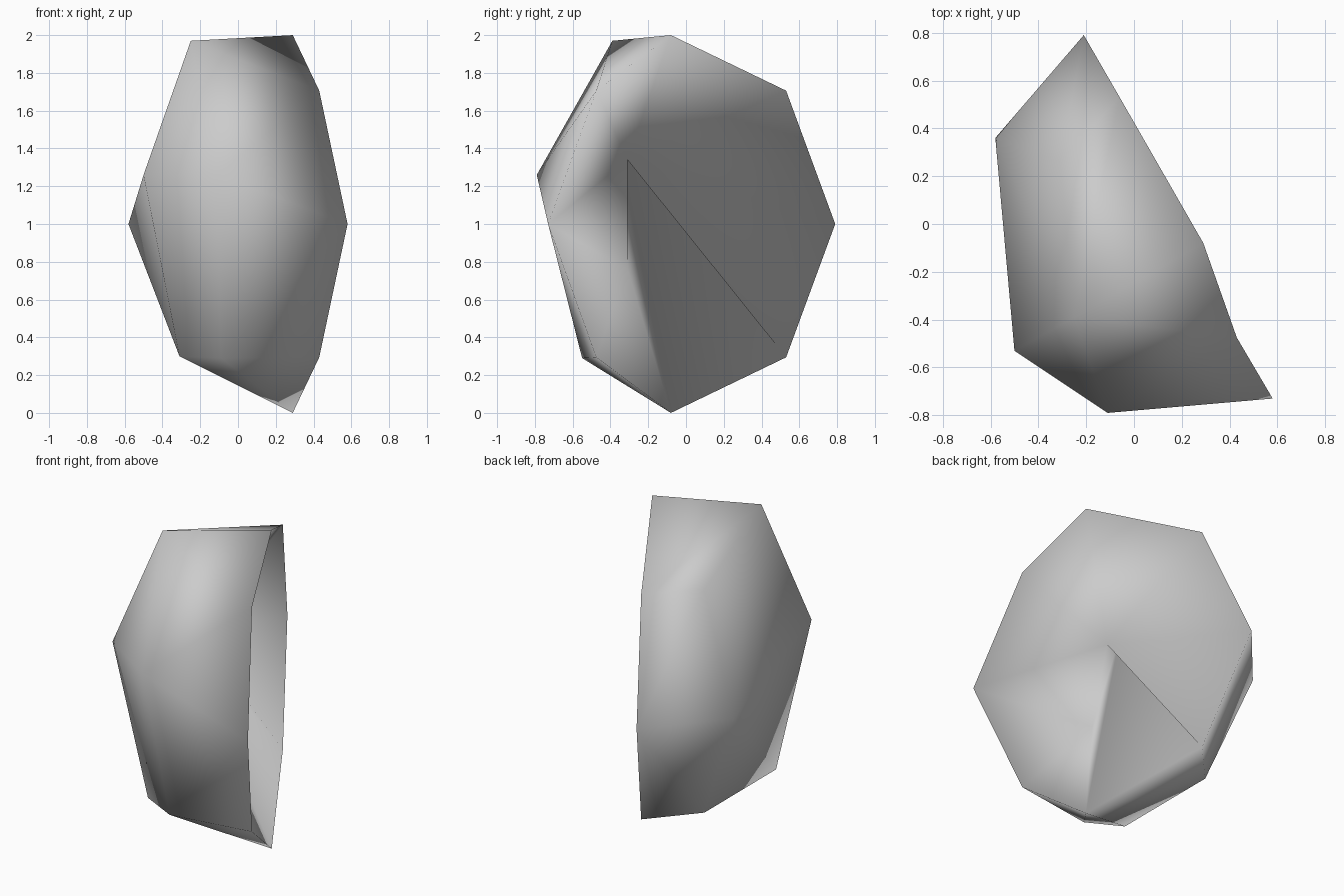
import bpy, bmesh

if "Cube" in bpy.data.objects:
    bpy.data.objects.remove(bpy.data.objects["Cube"])

# Material
grey = bpy.data.materials.new("stone_grey")
grey.diffuse_color = (0.6, 0.6, 0.6, 1)
grey.use_nodes = True
grey.node_tree.nodes["Principled BSDF"].inputs["Base Color"].default_value = grey.diffuse_color

# Eight-sided rim of the hollow side, in order around the opening
RIM = [
    (0.29, -0.08, 2.0), (0.43, -0.475, 1.706), (0.58, -0.73, 1.0),
    (0.43, -0.475, 0.294), (0.29, -0.08, 0.0), (-0.06, 0.53, 0.294),
    (-0.21, 0.79, 1.0), (-0.06, 0.53, 1.706),
]

# Corners of the bulging side
BULGE = [
    (-0.58, 0.36, 1.0), (-0.50, -0.53, 1.26), (-0.11, -0.79, 1.26),
    (-0.25, -0.39, 1.97), (-0.31, 0.26, 1.70),
    (-0.31, 0.26, 0.30), (-0.31, -0.45, 0.30), (-0.09, -0.55, 0.29),
]

bm = bmesh.new()
rim = [bm.verts.new(p) for p in RIM]
for p in BULGE:
    bm.verts.new(p)
bmesh.ops.convex_hull(bm, input=bm.verts[:])

# Open the flat side
rim_set = set(rim)
flat = [f for f in bm.faces if all(v in rim_set for v in f.verts)]
bmesh.ops.delete(bm, geom=flat, context='FACES_ONLY')
inner = [e for e in bm.edges if not e.link_faces]
bmesh.ops.delete(bm, geom=inner, context='EDGES')

# Hollow: deepest point, lower lip and the pit tucked behind them
top, c_up, front, c_low, base, b_low, back, b_up = rim
deep = bm.verts.new((-0.06, -0.31, 1.34))
lip = bm.verts.new((0.05, -0.31, 0.76))
pit = bm.verts.new((-0.20, -0.37, 1.45))
for tri in [
    (top, c_up, deep), (c_up, front, deep), (front, lip, deep),
    (front, c_low, lip), (c_low, base, lip),
    (deep, b_low, back), (deep, back, b_up), (deep, b_up, top),
    (deep, lip, pit), (lip, base, pit), (base, b_low, pit), (b_low, deep, pit),
]:
    bm.faces.new(tri)
bmesh.ops.recalc_face_normals(bm, faces=bm.faces[:])
for f in bm.faces:
    f.smooth = True

# Rock shard object
mesh = bpy.data.meshes.new("rock_shard")
bm.to_mesh(mesh)
bm.free()
mesh.materials.append(grey)
shard = bpy.data.objects.new("rock_shard", mesh)
bpy.context.collection.objects.link(shard)
